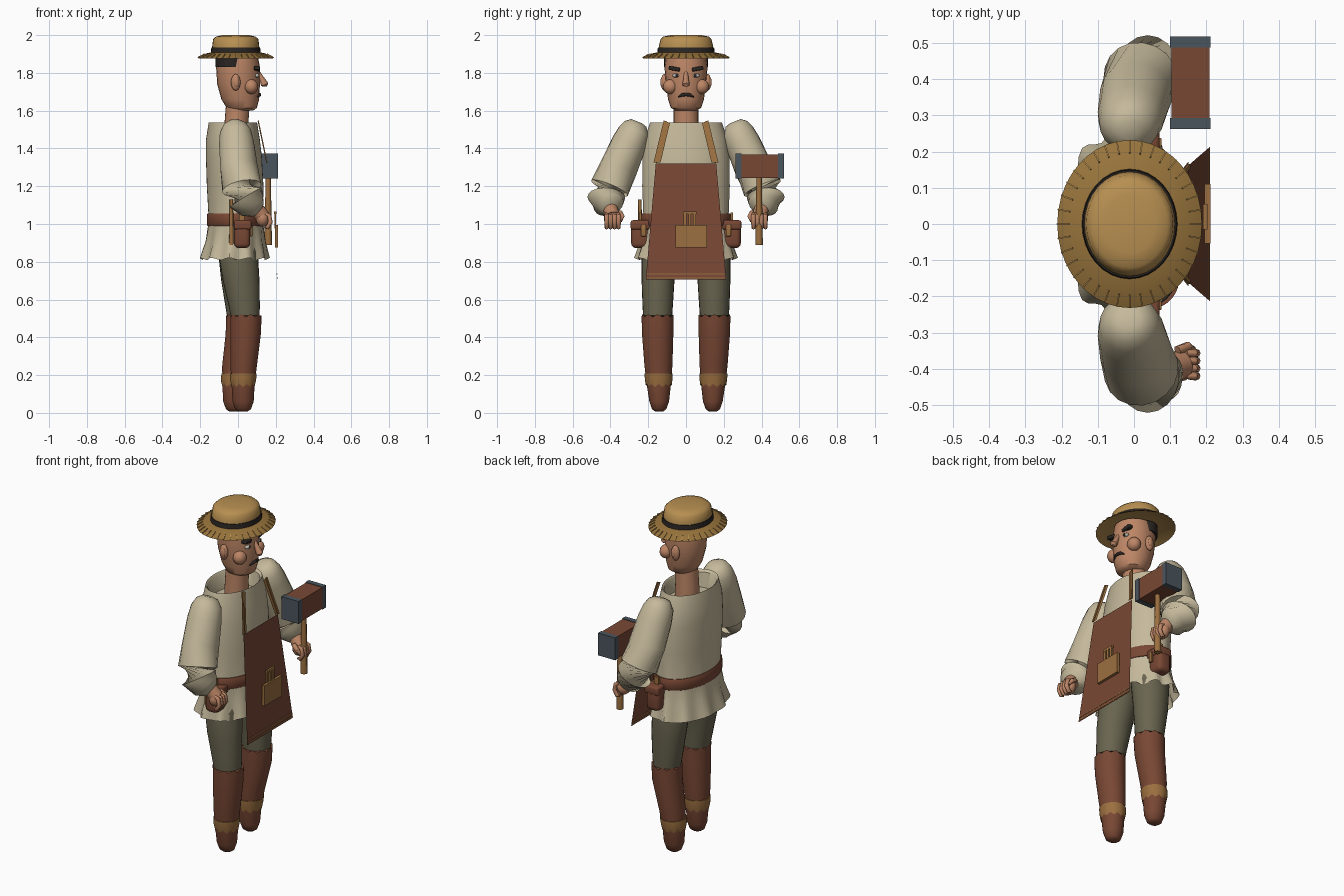
import bpy, bmesh, math
from mathutils import Vector, Matrix

if "Cube" in bpy.data.objects:
    bpy.data.objects.remove(bpy.data.objects["Cube"])

PI2 = 2 * math.pi


def mat(name, r, g, b):
    m = bpy.data.materials.new(name)
    m.diffuse_color = [(c / 255) ** 2.2 for c in (r, g, b)] + [1]
    m.use_nodes = True
    m.node_tree.nodes["Principled BSDF"].inputs["Base Color"].default_value = m.diffuse_color
    return m


SKIN = mat("skin", 188, 133, 102)
SHIRT = mat("linen", 196, 184, 154)
TROUSER = mat("olive cloth", 104, 100, 80)
LEATHER = mat("red brown leather", 120, 73, 55)
TAN = mat("tan leather", 154, 111, 66)
STRAW = mat("straw", 182, 142, 82)
BRIM = mat("woven brim straw", 150, 115, 62)
DARK = mat("near black", 46, 42, 40)
STEEL = mat("steel", 76, 86, 94)
EYE = mat("eye grey", 190, 190, 180)


def finish(name, bm, m, smooth=40, fix=True):
    if fix:
        bmesh.ops.recalc_face_normals(bm, faces=bm.faces)
    me = bpy.data.meshes.new(name)
    bm.to_mesh(me)
    bm.free()
    me.materials.append(m)
    o = bpy.data.objects.new(name, me)
    bpy.context.collection.objects.link(o)
    if smooth:
        bpy.ops.object.select_all(action='DESELECT')
        o.select_set(True)
        bpy.context.view_layer.objects.active = o
        bpy.ops.object.shade_smooth_by_angle(angle=math.radians(smooth))
    return o


def skin_rings(name, rings, m, caps, smooth=40):
    bm = bmesh.new()
    vs = [[bm.verts.new(p) for p in r] for r in rings]
    n = len(vs[0])
    for a, b in zip(vs, vs[1:]):
        for i in range(n):
            bm.faces.new((a[i], a[(i + 1) % n], b[(i + 1) % n], b[i]))
    if caps[0]:
        bm.faces.new(vs[0][::-1])
    if caps[1]:
        bm.faces.new(vs[-1])
    return finish(name, bm, m, smooth)


def loft(name, secs, m, n=24, caps=(True, True), wave=None, smooth=40):
    """Stacked ellipses (cx, cy, z, rx, ry); wave(section, angle) -> (scale, dz)."""
    rings = []
    for k, (cx, cy, z, rx, ry) in enumerate(secs):
        ring = []
        for i in range(n):
            a = PI2 * i / n
            s, dz = wave(k, a) if wave else (1, 0)
            ring.append((cx + rx * s * math.cos(a), cy + ry * s * math.sin(a), z + dz))
        rings.append(ring)
    return skin_rings(name, rings, m, caps, smooth)


def tube(name, pts, radii, m, n=16, smooth=50):
    """Round limb along a path."""
    pts = [Vector(p) for p in pts]
    rings = []
    for i, p in enumerate(pts):
        d = pts[min(i + 1, len(pts) - 1)] - pts[max(i - 1, 0)]
        q = Vector((0, 0, 1)).rotation_difference(d.normalized())
        rings.append([p + q @ Vector((math.cos(PI2 * k / n), math.sin(PI2 * k / n), 0)) * radii[i]
                      for k in range(n)])
    return skin_rings(name, rings, m, (True, True), smooth)


def box(name, c, size, m, rot=None, bevel=0):
    bm = bmesh.new()
    bmesh.ops.create_cube(bm, size=1, matrix=Matrix.Diagonal((*size, 1)))
    if bevel:
        bmesh.ops.bevel(bm, geom=bm.edges[:], offset=bevel, segments=3, affect='EDGES', profile=0.5)
    bmesh.ops.transform(bm, verts=bm.verts, matrix=Matrix.Translation(c) @ (rot or Matrix()))
    return finish(name, bm, m, 35 if bevel else 0)


def ball(name, c, r, m, u=16, v=10):
    bm = bmesh.new()
    bmesh.ops.create_uvsphere(bm, u_segments=u, v_segments=v, radius=1,
                              matrix=Matrix.Translation(c) @ Matrix.Diagonal((*r, 1)))
    return finish(name, bm, m, 60)


def sheet(name, pts, m):
    bm = bmesh.new()
    bm.faces.new([bm.verts.new(p) for p in pts])
    return finish(name, bm, m, 0, False)


# Head, neck and hair
loft("head", [(.02, 0, 1.6, .06, .055), (.02, 0, 1.615, .08, .08), (.012, 0, 1.66, .1, .095),
              (.003, 0, 1.74, .113, .106), (0, 0, 1.83, .116, .114), (0, 0, 1.89, .105, .105)], SKIN)
loft("neck", [(-.008, 0, 1.42, .068, .07), (-.008, 0, 1.54, .063, .065), (0, 0, 1.64, .063, .065)], SKIN)
loft("hair", [(-.035, 0, 1.832, .085, .117), (-.035, 0, 1.89, .085, .116)], DARK)

# Face
tube("nose", [(.1, 0, 1.815), (.125, 0, 1.77), (.142, 0, 1.738), (.143, 0, 1.728)], [.009, .014, .02, .01], SKIN, 10)
for s in (-1, 1):
    ball("cheek", (.07, s * .083, 1.727), (.036, .039, .039), SKIN)
    ball("ear", (-.012, s * .115, 1.75), (.025, .018, .044), SKIN)
    ball("ear_inner", (-.008, s * .127, 1.75), (.014, .009, .026), SKIN, 12, 8)
    ball("eye", (.1, s * .052, 1.786), (.012, .02, .011), EYE)
    ball("pupil", (.109, s * .05, 1.786), (.006, .008, .009), DARK, 10, 8)
    box("eyebrow", (.1, s * .062, 1.822), (.03, .06, .02), DARK, Matrix.Rotation(s * .18, 4, 'X'), .005)
    tube("moustache", [(.113, 0, 1.686), (.113, s * .022, 1.683), (.104, s * .042, 1.672)], [.009, .009, .003], DARK, 8)

# Straw hat
HX = -.012
loft("hat_crown", [(HX, 0, 1.905, .128, .148), (HX, 0, 1.945, .124, .143), (HX, 0, 1.978, .12, .135),
                   (HX, 0, 1.992, .105, .12), (HX, 0, 2.0, .07, .08)], STRAW, 32)
loft("hat_band", [(HX, 0, 1.908, .132, .152), (HX, 0, 1.935, .129, .149)], DARK, 32)
loft("hat_brim_top", [(HX, 0, 1.911, .12, .14), (HX, 0, 1.902, .16, .185), (HX, 0, 1.879, .2, .232)],
     BRIM, 40, (False, False))
loft("hat_brim_under", [(HX, 0, 1.9, .1, .11), (HX, 0, 1.892, .16, .185), (HX, 0, 1.876, .2, .232)],
     STRAW, 40, (True, False))
for i in range(36):
    a = PI2 * i / 36
    c = (HX + .184 * math.cos(a), .213 * math.sin(a), 1.89)
    box("brim_stitch", c, (.038, .004, .006), STRAW, Matrix.Rotation(a, 4, 'Z') @ Matrix.Rotation(.5, 4, 'Y'))


# Shirt body with a fluted hem
def flutes(k, a):
    f = (.06, .025)[k] if k < 2 else 0
    return 1 + f * math.cos(11 * a), (.006 * math.cos(11 * a) if k == 0 else 0)


loft("shirt", [(-.02, 0, .815, .178, .262), (-.015, 0, .91, .157, .238), (-.012, 0, 1.02, .143, .225),
               (-.015, 0, 1.2, .15, .232), (-.022, 0, 1.36, .148, .23), (-.027, 0, 1.45, .142, .22),
               (-.027, 0, 1.537, .128, .19), (-.027, 0, 1.525, .118, .175), (-.02, 0, 1.44, .11, .16)],
     SHIRT, 66, (False, True), flutes)
loft("belt", [(-.012, 0, .99, .15, .232), (-.012, 0, .995, .153, .236), (-.012, 0, 1.05, .153, .236),
              (-.012, 0, 1.055, .15, .232)], LEATHER, 40)

# Arms, hands and belt pouches on both sides
for s in (-1, 1):
    tube("sleeve", [(-.015, s * .262, 1.545), (-.015, s * .268, 1.53), (-.013, s * .276, 1.49),
                    (-.008, s * .3, 1.43), (.005, s * .355, 1.3), (.02, s * .405, 1.19),
                    (.04, s * .422, 1.14), (.075, s * .41, 1.1), (.105, s * .4, 1.075)],
         [.03, .06, .083, .093, .1, .105, .1, .08, .045], SHIRT, 18)
    tube("wrist", [(.085, s * .405, 1.1), (.13, s * .39, 1.04)], [.038, .04], SKIN)
    ball("palm", (.13, s * .39, 1.03), (.036, .045, .045), SKIN)
    for i in range(4):
        y = s * (.357 + .021 * i)
        tube("finger", [(.145, y, 1.055), (.165, y, 1.045), (.172, y, 1.01), (.155, y, .98), (.14, y, .985)],
             [.008, .012, .012, .011, .006], SKIN, 8)
    tube("thumb", [(.12, s * .35, 1.06), (.15, s * .338, 1.04), (.165, s * .345, 1.015)],
         [.014, .013, .007], SKIN, 8)
    box("pouch", (.022, s * .24, .945), (.085, .1, .145), LEATHER, None, .025)
    box("pouch_flap", (.025, s * .24, .995), (.092, .106, .05), LEATHER, None, .012)
    box("pouch_strap", (.07, s * .225, .965), (.012, .026, .06), TAN, None, .003)
    box("pouch_loop", (.02, s * .242, 1.025), (.03, .014, .07), TAN)
tube("belt_tool", [(-.035, -.24, .89), (-.035, -.245, 1.13)], [.012, .009], TAN, 8)

# Trousers and boots, one leg slightly ahead
for s, mid, low in ((-1, .042, .027), (1, .02, -.022)):
    def jag(k, a):
        return 1, (.008 * math.cos(10 * a) if k == jag.row else 0)
    loft("trouser_leg", [(mid, s * .15, .46, .07, .073), (mid * .8, s * .15, .56, .082, .08),
                         (mid * .4, s * .148, .7, .097, .087), (0, s * .135, .85, .105, .1),
                         (-.005, s * .12, .95, .09, .09)], TROUSER)
    jag.row = 6
    loft("boot", [(low, s * .142, .008, .025, .022), (low, s * .142, .02, .042, .038),
                  (low, s * .142, .06, .056, .052), (low, s * .144, .15, .061, .064),
                  (low * .8 + mid * .2, s * .146, .25, .07, .074), (mid * .9 + low * .1, s * .15, .42, .081, .083),
                  (mid, s * .15, .515, .083, .085)], LEATHER, 40, (True, True), jag)
    jag.row = 0
    loft("boot_cuff", [(low, s * .144, .145, .063, .067), (low, s * .145, .175, .069, .073),
                       (low * .9 + mid * .1, s * .145, .208, .07, .074)], TAN, 40, (False, True), jag)

# Apron: flat sloping panel, straps, hem line and pocket
ax = lambda z: .148 + (1.32 - z) * .1
sheet("apron", [(ax(.705), -.213, .705), (ax(.705), .213, .705), (ax(1.32), .16, 1.32), (ax(1.32), -.16, 1.32)], LEATHER)
for z in (.715, .735):
    box("apron_hem_stitch", (ax(z), 0, z), (.004, .418, .005), TAN)
for s in (-1, 1):
    sheet("apron_strap", [(.15, s * .172, 1.325), (.15, s * .135, 1.325), (.107, s * .085, 1.535),
                          (.107, s * .118, 1.548)], TAN)
    box("strap_edge", (.13, s * .135, 1.435), (.006, .012, .23), TAN,
        Matrix.Rotation(s * .22, 4, 'X') @ Matrix.Rotation(-.2, 4, 'Y'))
box("apron_pocket", (.203, .028, .935), (.016, .165, .12), TAN)
for y in (-.005, .02, .045):
    box("pocket_tool", (.197, y, 1.02), (.01, .014, .09), TAN)
box("pocket_tool_top", (.197, .02, 1.06), (.012, .07, .014), TAN)

# Mallet
HY = .387
tube("mallet_handle", [(.16, HY, .89), (.16, HY, 1.0), (.16, HY, 1.25)], [.02, .018, .014], TAN, 8)
box("mallet_head", (.156, .39, 1.306), (.106, .25, .126), LEATHER)
for y in (.278, .503):
    box("mallet_cap", (.156, y, 1.306), (.112, .03, .132), STEEL)
